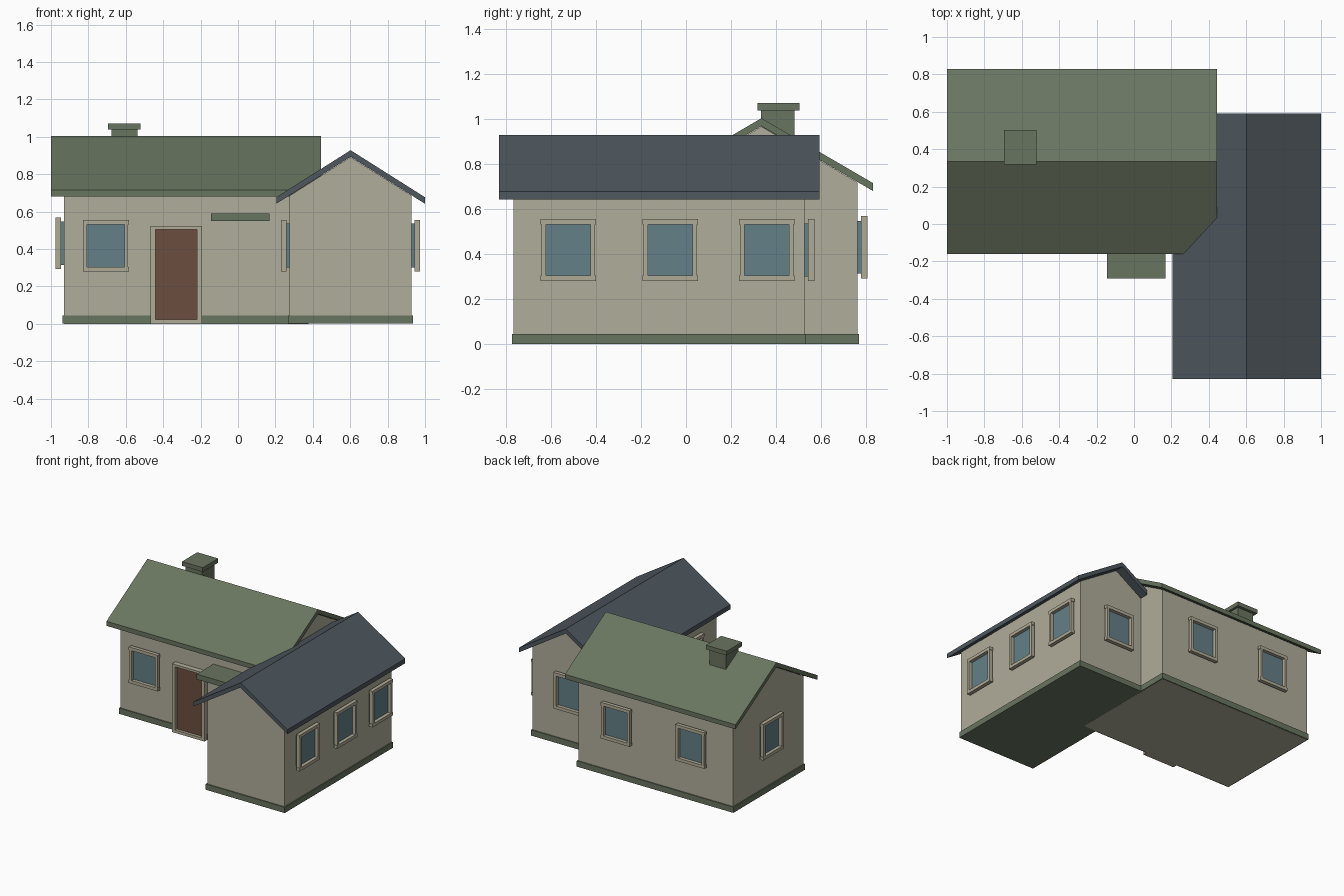
import bpy, bmesh
from math import radians
from mathutils import Matrix, Vector

if "Cube" in bpy.data.objects:
    bpy.data.objects.remove(bpy.data.objects["Cube"])


def srgb(r, g, b):
    def lin(c):
        c /= 255
        return c / 12.92 if c <= 0.04045 else ((c + 0.055) / 1.055) ** 2.4
    return (lin(r), lin(g), lin(b), 1)


def material(name, rgb):
    m = bpy.data.materials.new(name)
    m.diffuse_color = srgb(*rgb)
    m.use_nodes = True
    m.node_tree.nodes["Principled BSDF"].inputs["Base Color"].default_value = m.diffuse_color
    return m


PLASTER = material("plaster", (176, 173, 154))
TRIM = material("trim", (176, 171, 150))
GREEN = material("moss green", (105, 117, 96))
SLATE = material("slate blue", (78, 87, 94))
GLASS = material("window glass", (101, 128, 136))
WOOD = material("door wood", (107, 78, 63))


def finish(bm, name, mat):
    bmesh.ops.recalc_face_normals(bm, faces=bm.faces)
    me = bpy.data.meshes.new(name)
    bm.to_mesh(me)
    bm.free()
    me.materials.append(mat)
    ob = bpy.data.objects.new(name, me)
    bpy.context.collection.objects.link(ob)
    return ob


def add_box(bm, x, y, z):
    """Box from (min, max) ranges."""
    size = Matrix.Diagonal((x[1] - x[0], y[1] - y[0], z[1] - z[0], 1))
    mid = Matrix.Translation((sum(x) / 2, sum(y) / 2, sum(z) / 2))
    bmesh.ops.create_cube(bm, size=1, matrix=mid @ size)


def boxes(name, mat, *ranges, place=Matrix()):
    bm = bmesh.new()
    for r in ranges:
        add_box(bm, *r)
    bm.transform(place)
    return finish(bm, name, mat)


def extrude(name, mat, profile, start, end, axis):
    """Sweep an (across, z) profile along the x or y axis."""
    bm = bmesh.new()
    at = (lambda a, z: (start, a, z)) if axis == 'x' else (lambda a, z: (a, start, z))
    face = bm.faces.new([bm.verts.new(at(a, z)) for a, z in profile])
    out = bmesh.ops.extrude_face_region(bm, geom=[face])
    step = Vector((end - start, 0, 0)) if axis == 'x' else Vector((0, end - start, 0))
    bmesh.ops.translate(bm, vec=step, verts=[v for v in out["geom"] if isinstance(v, bmesh.types.BMVert)])
    return finish(bm, name, mat)


def wing(name, roof_mat, axis, walls, roof, mid, half_wall, half_roof, ridge, eave, floor):
    """Gabled wing: pentagon walls, a bent roof slab and a plinth."""
    t = 0.035
    slope = (ridge - eave) / half_roof
    top = ridge - t - 0.002
    shoulder = top - slope * half_wall
    lo, hi = mid - half_wall, mid + half_wall
    extrude(name + "_walls", PLASTER,
            [(lo, floor), (hi, floor), (hi, shoulder), (mid, top), (lo, shoulder)], *walls, axis)
    a, b = mid - half_roof, mid + half_roof
    extrude(name + "_roof", roof_mat,
            [(a, eave - t), (a, eave), (mid, ridge), (b, eave), (b, eave - t), (mid, ridge - t)], *roof, axis)
    along, across = (walls[0] - 0.008, walls[1] + 0.008), (lo - 0.008, hi + 0.008)
    x, y = (along, across) if axis == 'x' else (across, along)
    boxes(name + "_plinth", GREEN, (x, y, (0.001, 0.045)))


def on_wall(x, y, z, turn):
    return Matrix.Translation((x, y, z)) @ Matrix.Rotation(radians(turn), 4, 'Z')


def window(name, x, y, z, turn):
    """Glass pane and four trim bars standing off the wall."""
    place = on_wall(x, y, z, turn)
    boxes(name + "_glass", GLASS, ((-0.102, 0.102), (-0.019, 0.0), (-0.117, 0.117)), place=place)
    deep = (-0.045, -0.017)
    bars = [((-0.123, 0.123), deep, (s - 0.012, s + 0.012)) for s in (-0.126, 0.126)]
    bars += [((s - 0.01, s + 0.01), deep, (-0.114, 0.114)) for s in (-0.109, 0.109)]
    boxes(name + "_trim", TRIM, *bars, place=place)


# Two crossing wings
wing("main_wing", GREEN, 'x', (-0.93, 0.378), (-1.0, 0.443), 0.335, 0.425, 0.495, 1.003, 0.715, 0.0)
wing("side_wing", SLATE, 'y', (-0.765, 0.525), (-0.83, 0.592), 0.602, 0.326, 0.397, 0.928, 0.677, 0.005)

# Windows: name, position, facing (0 front, 90 right, 180 back, -90 left)
window("front_window", -0.707, -0.09, 0.418, 0)
for i, y in enumerate((-0.523, -0.07, 0.358)):
    window(f"right_window_{i + 1}", 0.928, y, 0.418, 90)
for i, x in enumerate((-0.595, 0.035)):
    window(f"back_window_{i + 1}", x, 0.76, 0.43, 180)
window("side_back_window", 0.6, 0.525, 0.418, 180)
window("left_window", -0.93, 0.335, 0.43, -90)
window("side_left_window", 0.276, -0.43, 0.418, -90)

# Door with its surround
door = on_wall(-0.33, -0.09, 0, 0)
boxes("door", WOOD, ((-0.115, 0.115), (-0.018, 0.0), (0.02, 0.51)), place=door)
boxes("door_surround", TRIM,
      ((-0.137, -0.112), (-0.04, 0.0), (0.0, 0.522)),
      ((0.112, 0.137), (-0.04, 0.0), (0.0, 0.522)),
      ((-0.112, 0.112), (-0.04, 0.0), (0.505, 0.522)),
      ((-0.112, 0.112), (-0.04, 0.0), (0.0, 0.022)), place=door)

# Flat canopy on the front wall
boxes("canopy", GREEN, ((-0.145, 0.168), (-0.292, -0.085), (0.55, 0.59)))

# Chimney stack and cap
boxes("chimney_stack", GREEN, ((-0.675, -0.537), (0.333, 0.482), (0.85, 1.04)))
boxes("chimney_cap", GREEN, ((-0.696, -0.52), (0.317, 0.503), (1.038, 1.07)))
